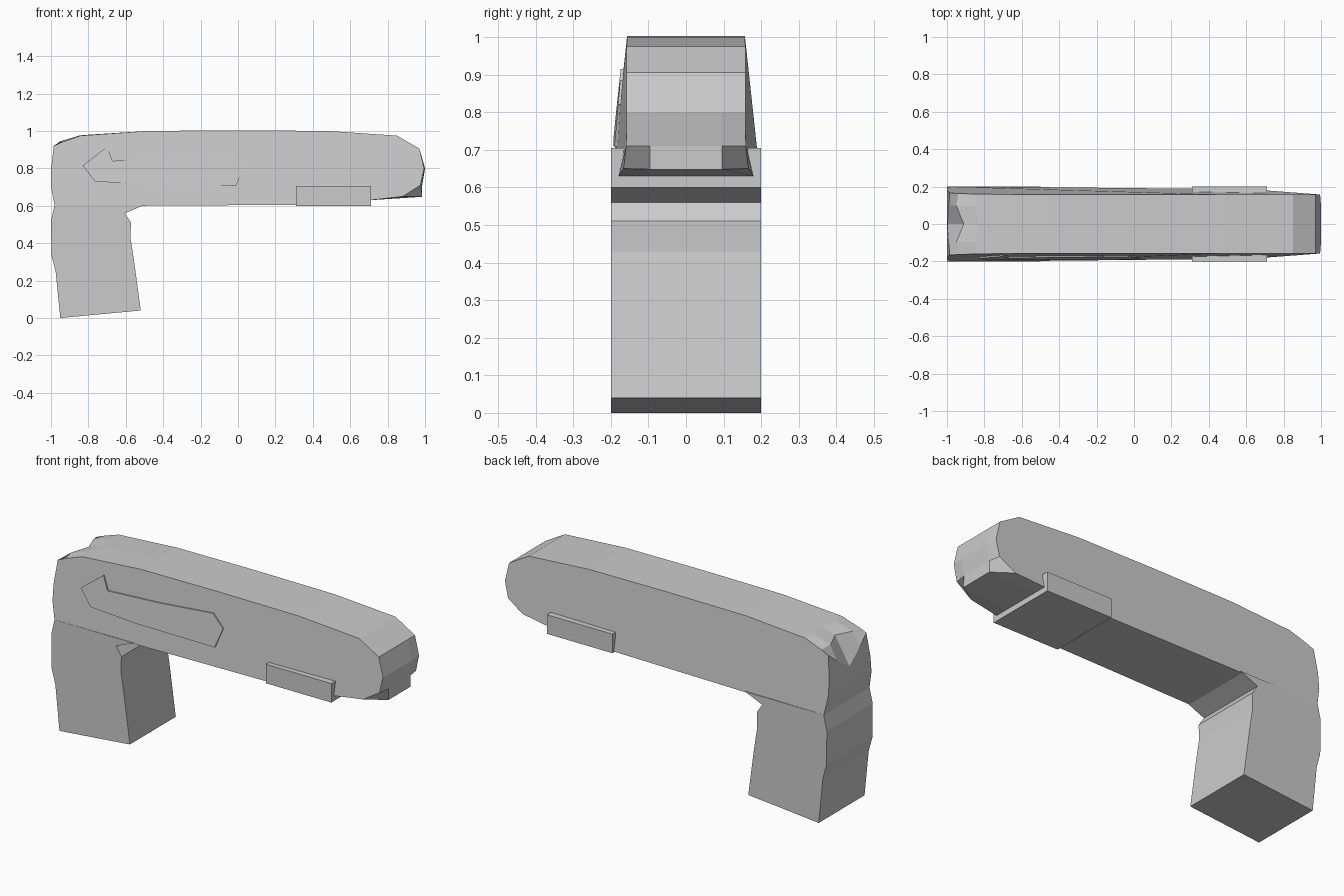
import bpy, bmesh

if "Cube" in bpy.data.objects:
    bpy.data.objects.remove(bpy.data.objects["Cube"])


def half_width(x, z):
    # side walls lean inwards towards the top and narrow towards the front end
    keys = [(-1, .2), (-.5, .197), (.31, .189), (.71, .181), (1, .158)]
    low = keys[-1][1]
    for (x0, w0), (x1, w1) in zip(keys, keys[1:]):
        if x <= x1:
            low = w0 + (w1 - w0) * (x - x0) / (x1 - x0)
            break
    t = max(0, min(1, (z - .6) / .4))
    return low + (.157 - low) * t


def loft(name, rings):
    """Skin closed rings of equal length and cap both ends."""
    bm = bmesh.new()
    vs = [[bm.verts.new(p) for p in r] for r in rings]
    n = len(vs[0])
    for a, b in zip(vs, vs[1:]):
        for i in range(n):
            j = (i + 1) % n
            bm.faces.new((a[i], a[j], b[j], b[i]))
    bm.faces.new(vs[0])
    bm.faces.new(vs[-1][::-1])
    bmesh.ops.recalc_face_normals(bm, faces=bm.faces)
    mesh = bpy.data.meshes.new(name)
    bm.to_mesh(mesh)
    bm.free()
    ob = bpy.data.objects.new(name, mesh)
    bpy.context.collection.objects.link(ob)
    return ob


def extrude(name, profile, y0, y1):
    return loft(name, [[(x, y, z) for x, z in profile] for y in (y0, y1)])


# Long upper body: outer, inner and centre outlines give the rear notch and cut front corners
outer = [(-.98, .6), (-1, .7), (-1, .79), (-.985, .92), (-.94, .94), (-.84, .975),
         (-.48, 1), (0, 1.003), (.48, 1), (.85, .975), (.97, .905), (.995, .8),
         (.975, .71), (.88, .65), (.71, .63), (.31, .605), (-.5, .6)]
inner = list(outer)
inner[3], inner[4], inner[5] = (-.99, .87), (-.95, .945), (-.85, .975)
inner[11], inner[12], inner[13] = (1, .8), (.985, .71), (.985, .648)
centre = list(inner)
centre[2], centre[3], centre[4], centre[5] = (-1, .75), (-.998, .8), (-.91, .95), (-.83, .978)
rings = []
for side, prof in ((-1, outer), (-.6, inner), (0, centre), (.6, inner), (1, outer)):
    rings.append([(x, side * half_width(x, z), z) for x, z in prof])
loft("upper_body", rings)

# Grip
extrude("grip", [(-.95, 0), (-.52, .04), (-.555, .3), (-.575, .43), (-.572, .51),
                 (-.605, .56), (-.5, .605), (-.98, .605), (-1, .52), (-.997, .33),
                 (-.975, .25)], -.2, .2)

# Block under the front
extrude("under_block", [(.31, .6), (.71, .6), (.71, .705), (.31, .705)], -.2, .2)

# Raised panel on the front side only, following the leaning wall
panel = [(-.83, .815), (-.70, .915), (-.67, .84), (-.35, .857), (-.03, .885),
         (.035, .82), (-.01, .708), (-.48, .713), (-.765, .73)]
loft("side_panel", [[(x, -half_width(x, z) + d, z) for x, z in panel] for d in (-.008, .03)])
